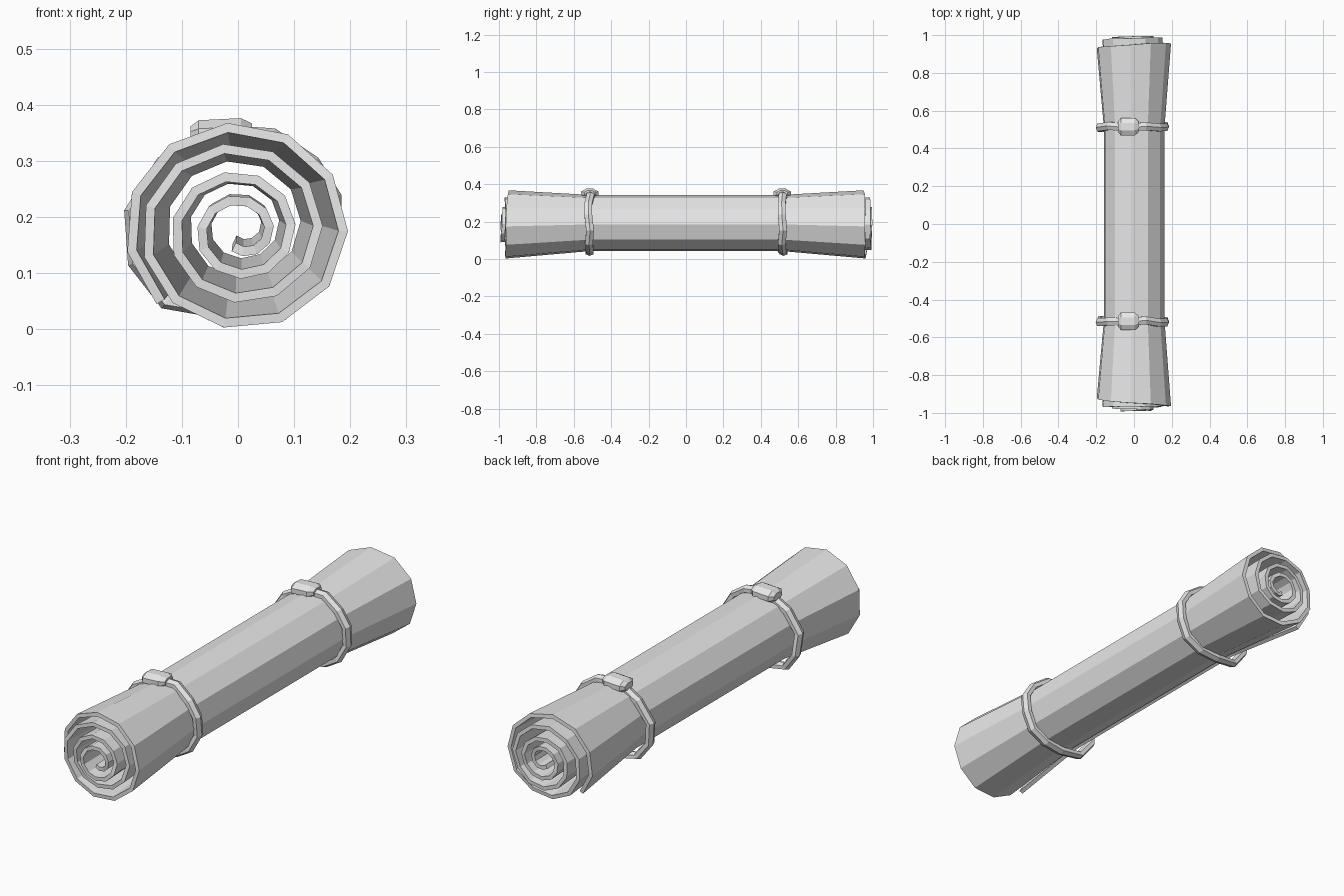
import bpy
import bmesh
import math
import random
from mathutils import Vector

random.seed(4)
cube = bpy.data.objects.get("Cube")
if cube:
    bpy.data.objects.remove(cube, do_unlink=True)

grey = bpy.data.materials.new("plain_grey")
grey.use_nodes = True
grey.diffuse_color = (0.8, 0.8, 0.8, 1)
grey.node_tree.nodes["Principled BSDF"].inputs["Base Color"].default_value = (0.8, 0.8, 0.8, 1)


def add_object(name, bm):
    bmesh.ops.recalc_face_normals(bm, faces=bm.faces)
    mesh = bpy.data.meshes.new(name)
    bm.to_mesh(mesh)
    bm.free()
    mesh.materials.append(grey)
    obj = bpy.data.objects.new(name, mesh)
    bpy.context.collection.objects.link(obj)
    return obj


def lookup(table, t):
    """Linear interpolation through (t, value) pairs."""
    for (a, va), (b, vb) in zip(table, table[1:]):
        if t <= b:
            return va + (vb - va) * (t - a) / (b - a)
    return table[-1][1]


# Rolled sheet: a spiral over nearly four turns, waisted between the bands
TURNS = 3.95
START = math.radians(243)
BAND_Y = 0.515
radius = [(0, 0.03), (0.33, 0.05), (1.33, 0.09), (2.33, 0.14), (3.2, 0.185), (TURNS, 0.195)]
front_end = [(0, 0.97), (0.6, 0.992), (1.5, 0.985), (2, 0.968), (3.4, 0.965), (TURNS, 0.915)]
back_end = [(0, 0.98), (1, 0.995), (2.7, 0.985), (3.1, 0.957), (3.5, 0.955), (TURNS, 0.925)]


def rolled_sheet():
    bm = bmesh.new()
    steps = 44
    rows = []
    for i in range(steps + 1):
        t = TURNS * i / steps
        angle = START + t * math.tau
        f = t / TURNS
        r = lookup(radius, t)
        waist = 0.9 - 0.1 * f
        wobble = random.uniform(-0.004, 0.004)
        row = []
        for y, s in ((-lookup(front_end, t) + wobble, 1), (-BAND_Y, waist),
                     (BAND_Y, waist), (lookup(back_end, t) + wobble, 1)):
            middle = 0.18 if s == 1 else 0.19
            x = 0.006 * (1 - f) + r * s * math.cos(angle)
            z = middle - 0.008 * (1 - f) + 0.95 * r * s * math.sin(angle)
            row.append(bm.verts.new((x, y, z)))
        rows.append(row)
    for a, b in zip(rows, rows[1:]):
        for k in range(3):
            bm.faces.new((a[k], a[k + 1], b[k + 1], b[k]))
    obj = add_object("rolled_sheet", bm)
    mod = obj.modifiers.new("thickness", "SOLIDIFY")
    mod.thickness = 0.017
    mod.offset = 0


rolled_sheet()

# Tie bands: closed loops that wrap the roll and its loose edge
loop = [(-0.03, 0.348), (0.06, 0.342), (0.13, 0.295), (0.168, 0.235), (0.168, 0.155),
        (0.13, 0.085), (0.06, 0.045), (-0.02, 0.034), (-0.125, 0.05),
        (-0.18, 0.12), (-0.186, 0.21), (-0.13, 0.295)]


def tie_band(name, y):
    bm = bmesh.new()
    centre = Vector((0, y, 0.19))
    rings = []
    for x, z in loop:
        p = Vector((x, y + random.uniform(-0.008, 0.008), z))
        out = Vector((x, 0, z - centre.z)).normalized()
        ring = []
        for k in range(6):
            a = math.tau * k / 6
            offset = out * 0.017 * math.cos(a) + Vector((0, 0.024 * math.sin(a), 0))
            ring.append(bm.verts.new(p + offset))
        rings.append(ring)
    for i, a in enumerate(rings):
        b = rings[(i + 1) % len(rings)]
        for k in range(6):
            n = (k + 1) % 6
            bm.faces.new((a[k], a[n], b[n], b[k]))
    add_object(name, bm)


# Knots: short faceted lumps on top of each band, tapered at both ends
def knot(name, y):
    bm = bmesh.new()
    rings = []
    for x, size in ((-0.085, 0.6), (-0.07, 1), (0.005, 1), (0.025, 0.6)):
        ring = []
        for k in range(8):
            a = math.tau * (k + 0.5) / 8
            ring.append(bm.verts.new((x, y + 0.05 * size * math.cos(a),
                                      0.35 + 0.05 * x + 0.028 * size * math.sin(a))))
        rings.append(ring)
    for a, b in zip(rings, rings[1:]):
        for k in range(8):
            n = (k + 1) % 8
            bm.faces.new((a[k], a[n], b[n], b[k]))
    bm.faces.new(rings[0])
    bm.faces.new(rings[-1])
    add_object(name, bm)


for side, y in (("front", -BAND_Y), ("back", BAND_Y)):
    tie_band(side + "_tie_band", y)
    knot(side + "_knot", y)
